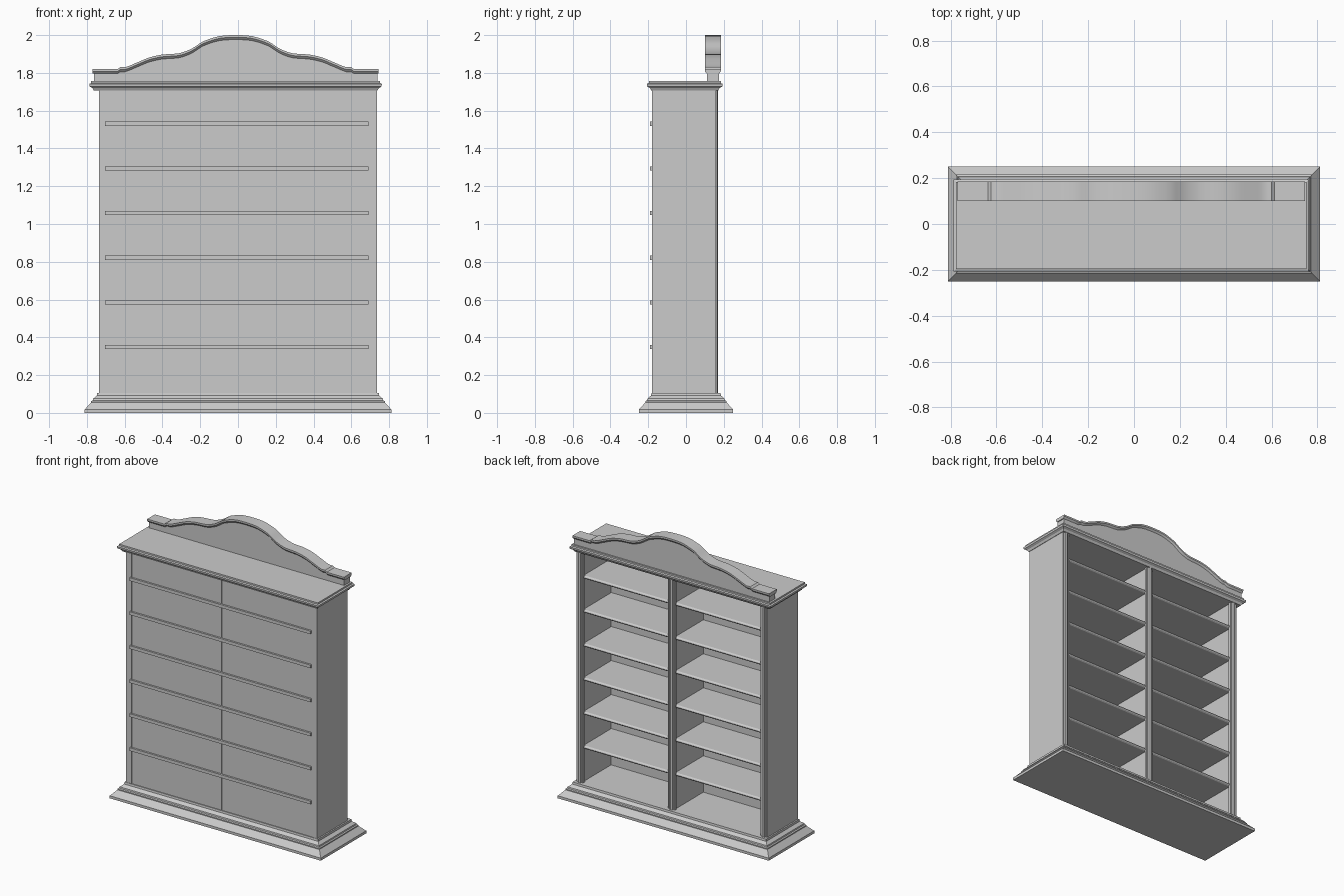
import bpy, bmesh

if "Cube" in bpy.data.objects:
    bpy.data.objects.remove(bpy.data.objects["Cube"])


def make(name, verts, faces, smooth=False):
    mesh = bpy.data.meshes.new(name)
    mesh.from_pydata(verts, [], faces)
    bm = bmesh.new()
    bm.from_mesh(mesh)
    bmesh.ops.recalc_face_normals(bm, faces=bm.faces)
    bm.to_mesh(mesh)
    bm.free()
    ob = bpy.data.objects.new(name, mesh)
    bpy.context.collection.objects.link(ob)
    if smooth:
        bpy.ops.object.select_all(action='DESELECT')
        ob.select_set(True)
        bpy.context.view_layer.objects.active = ob
        bpy.ops.object.shade_smooth_by_angle(angle=0.52)
    return ob


def loft(name, sections, smooth=False):
    """Skin matching closed loops of points and cap both ends."""
    n = len(sections[0])
    verts = [p for s in sections for p in s]
    faces = [(i * n + k, i * n + (k + 1) % n, (i + 1) * n + (k + 1) % n, (i + 1) * n + k)
             for i in range(len(sections) - 1) for k in range(n)]
    faces += [tuple(range(n)), tuple(range(len(verts) - n, len(verts)))]
    return make(name, verts, faces, smooth)


def rect(x0, x1, y0, y1, z):
    return [(x0, y0, z), (x1, y0, z), (x1, y1, z), (x0, y1, z)]


def box(name, x0, x1, y0, y1, z0, z1):
    return loft(name, [rect(x0, x1, y0, y1, z0), rect(x0, x1, y0, y1, z1)])


def moulding(name, profile, box0):
    x0, x1, y0, y1 = box0
    return loft(name, [rect(x0 - o, x1 + o, y0 - o, y1 + o, z) for o, z in profile])


# Stepped plinth and crown
moulding("plinth", [(.075, 0), (.075, .018), (.04, .055), (.04, .062), (.032, .066),
                    (.03, .075), (.01, .092), (.008, .106)], (-.737, .737, -.175, .175))
moulding("crown", [(0, 1.706), (.008, 1.72), (.012, 1.722), (.022, 1.728), (.024, 1.742),
                   (.014, 1.746), (.014, 1.757)], (-.763, .738, -.183, .17))

# Carcass: sides, divider and closed panels
Z0, Z1 = .1, 1.712
for side, s in (("left", -1), ("right", 1)):
    a, b = sorted((s * .735, s * .692))
    box(side + "_side", a, b, -.18, .148, Z0, Z1)
    a, b = sorted((s * .002, s * .695))
    box(side + "_closed_panel", a, b, -.177, -.165, Z0, Z1)
box("divider", -.018, .018, -.175, .148, Z0, Z1)

# Beaded stiles on the open side
for name, cx, w in (("left_stile", -.709, .026), ("centre_stile", 0, .026), ("right_stile", .707, .026)):
    prof = [(-1, .14), (-1, .158), (-.72, .158), (-.6, .152), (-.45, .165), (0, .169),
            (.45, .165), (.6, .152), (.72, .158), (1, .158), (1, .14)]
    loft(name, [[(cx + w * u, y, z) for u, y in prof] for z in (Z0, Z1)])

# Shelves with a rounded nosing, running through the closed panels
nose = [(-.19, -.011), (.138, -.011), (.146, -.006), (.149, 0), (.146, .006), (.138, .011), (-.19, .011)]
for i in range(6):
    zc = .348 + i * .2365
    loft(f"shelf_{i + 1}", [[(x, y, zc + d) for y, d in nose] for x in (-.703, .69)])

# Crest outline: half of it, smoothed and mirrored
half = [(0, 2.0), (.09, 1.994), (.175, 1.966), (.235, 1.927), (.3, 1.904), (.39, 1.897),
        (.46, 1.881), (.53, 1.852), (.585, 1.83), (.625, 1.82), (.757, 1.82)]


def spline(p, steps=3):
    q = [(-p[1][0], p[1][1])] + p + [p[-1]]
    out = []
    for i in range(1, len(q) - 2):
        a, b, c, d = q[i - 1:i + 3]
        for t in (k / steps for k in range(steps)):
            z = .5 * (2 * b[1] + (c[1] - a[1]) * t + (2 * a[1] - 5 * b[1] + 4 * c[1] - d[1]) * t * t
                      + (3 * b[1] - a[1] - 3 * c[1] + d[1]) * t ** 3)
            out.append((b[0] + (c[0] - b[0]) * t, z if i < len(q) - 4 else b[1]))
    return out + [p[-1]]


pts = spline(half)
line = [(-x, z) for x, z in reversed(pts[1:])] + pts
CX = -.012

# Crest board
board = [(x * .992 + CX, z - .012) for x, z in line]
board = [(board[0][0], 1.75)] + board + [(board[-1][0], 1.75)]
loft("crest_board", [[(x, y, z) for x, z in board] for y in (.111, .174)], True)

# Overhanging cap following the crest
cap = [(.1, 0), (.1, -.012), (.104, -.017), (.111, -.024), (.174, -.024), (.181, -.017),
       (.185, -.012), (.185, 0)]
loft("crest_cap", [[(x + CX, y, z + d) for y, d in cap] for x, z in line], True)
